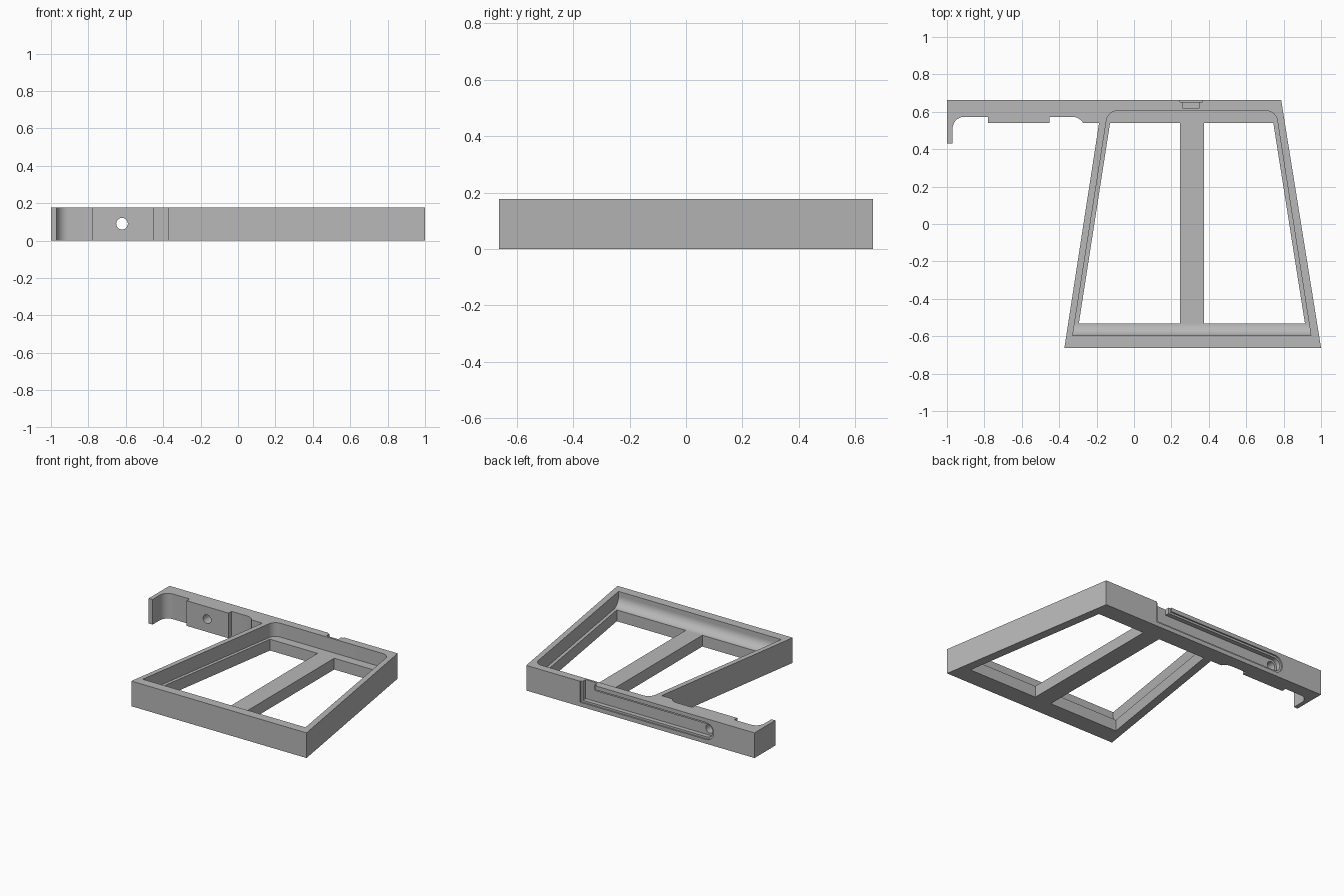
import bpy, bmesh
from math import sin, cos, radians
from mathutils import Vector

cube = bpy.data.objects.get("Cube")
if cube:
    bpy.data.objects.remove(cube, do_unlink=True)

H, BACK, LEDGE = 0.178, 0.662, 0.08

grey = bpy.data.materials.new("plain grey")
grey.use_nodes = True
grey.diffuse_color = (0.48, 0.48, 0.48, 1)
grey.node_tree.nodes["Principled BSDF"].inputs["Base Color"].default_value = grey.diffuse_color


def arc(cx, cy, r, start, end, n=12):
    angles = [radians(start + (end - start) * i / n) for i in range(n + 1)]
    return [(cx + r * cos(a), cy + r * sin(a)) for a in angles]


def prism(name, pts, lo, hi, axis="z"):
    """Extrude a 2D outline from lo to hi along the given axis."""
    place = {"z": lambda a, b, t: (a, b, t),
             "y": lambda a, b, t: (a, t, b),
             "x": lambda a, b, t: (t, a, b)}[axis]
    bm = bmesh.new()
    face = bm.faces.new([bm.verts.new(place(a, b, lo)) for a, b in pts])
    out = bmesh.ops.extrude_face_region(bm, geom=[face])
    verts = [g for g in out["geom"] if isinstance(g, bmesh.types.BMVert)]
    bmesh.ops.translate(bm, verts=verts, vec=Vector(place(0, 0, hi - lo)))
    bmesh.ops.recalc_face_normals(bm, faces=bm.faces)
    mesh = bpy.data.meshes.new(name)
    bm.to_mesh(mesh)
    bm.free()
    mesh.materials.append(grey)
    obj = bpy.data.objects.new(name, mesh)
    bpy.context.collection.objects.link(obj)
    return obj


def cut(body, cutter):
    """Subtract the cutter, then discard it."""
    mod = body.modifiers.new("cut", "BOOLEAN")
    mod.operation, mod.solver, mod.object = "DIFFERENCE", "EXACT", cutter
    bpy.context.view_layer.objects.active = body
    bpy.ops.object.modifier_apply(modifier=mod.name)
    bpy.data.objects.remove(cutter, do_unlink=True)


# Tapered frame with the hooked side arm
outline = [(-1, BACK), (0.787, BACK), (1, -BACK), (-0.372, -BACK), (-0.187, 0.54)]
outline += arc(-0.33, 0.505, 0.068, 31, 90)
outline += [(-0.452, 0.573), (-0.452, 0.54), (-0.78, 0.54), (-0.78, 0.573)]
outline += arc(-0.907, 0.51, 0.063, 90, 180)
outline += [(-0.97, 0.43), (-1, 0.43)]
body = prism("frame_and_arm", outline, 0, H)

# Tray recess, rounded at its back corners
recess = [(-0.328, -0.597), (0.946, -0.597)]
recess += arc(0.707, 0.545, 0.06, 8, 90) + arc(-0.088, 0.545, 0.06, 90, 172)
cut(body, prism("recess_cutter", recess, LEDGE, 0.3))

# Two floor openings that leave the centre bar between them
cut(body, prism("opening_cutter", [(-0.295, -0.532), (0.245, -0.532),
                                   (0.245, 0.54), (-0.128, 0.54)], -0.1, 0.15))
cut(body, prism("opening_cutter", [(0.375, -0.532), (0.914, -0.532),
                                   (0.745, 0.54), (0.375, 0.54)], -0.1, 0.15))

# Stepped L-shaped channel in the back, entered from the top edge
for w, depth in ((0.06, 0.01), (0.046, 0.042)):
    mid, x_in, x_end = 0.09, 0.305, -0.62
    path = [(x_in - w, 0.3), (x_in + w, 0.3), (x_in + w, mid - w)]
    path += arc(x_end, mid, w, 270, 90, 20)
    path += [(x_in - w, mid + w)]
    cut(body, prism("channel_cutter", path, BACK - depth, 0.8, "y"))

# Screw hole through the arm
cut(body, prism("hole_cutter", arc(-0.62, 0.09, 0.031, 0, 345, 23), 0.4, 0.8, "y"))

# Hollow curved fillet along the front of the tray
cove = arc(-0.532, LEDGE + 0.065, 0.065, 180, 270)
cove += [(-0.536, LEDGE - 0.005), (-0.605, LEDGE - 0.005), (-0.605, LEDGE + 0.065)]
fillet = prism("front_cove", cove, -0.335, 0.95, "x")

for obj in (body, fillet):
    bpy.ops.object.select_all(action="DESELECT")
    obj.select_set(True)
    bpy.context.view_layer.objects.active = obj
    bpy.ops.object.shade_smooth_by_angle(angle=radians(25))
